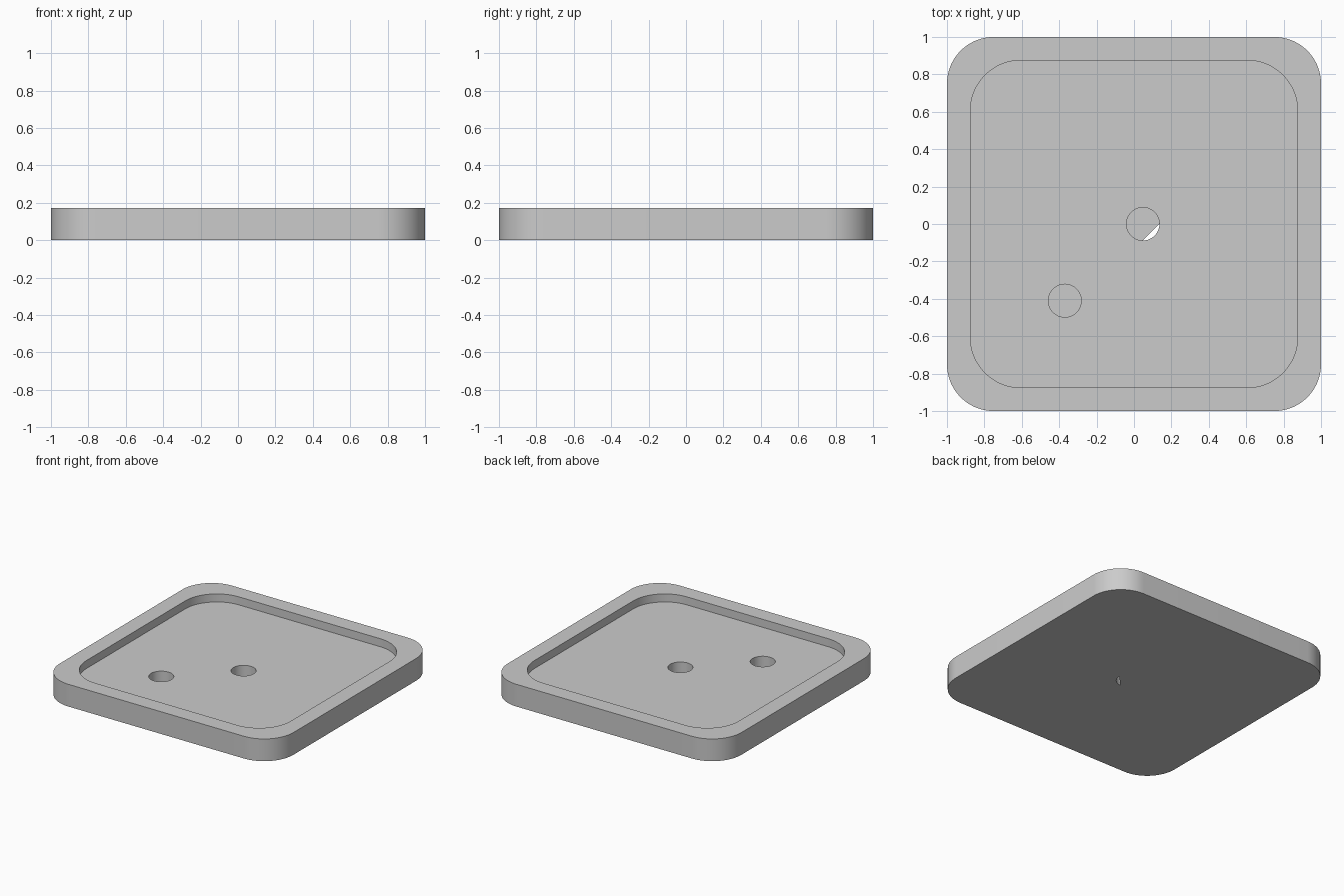
import bpy
import bmesh
from math import sin, cos, pi

if "Cube" in bpy.data.objects:
    bpy.data.objects.remove(bpy.data.objects["Cube"])

HEIGHT = 0.172
FLOOR = 0.11     # level of the recessed face
SKIN = 0.001     # sheet left under the holes


def arc(cx, cy, r, start, end, steps):
    return [(cx + r * cos(start + (end - start) * i / steps),
             cy + r * sin(start + (end - start) * i / steps)) for i in range(steps + 1)]


def rounded_square(half, r, steps=20):
    k = half - r
    pts = []
    for i, (sx, sy) in enumerate([(1, 1), (-1, 1), (-1, -1), (1, -1)]):
        pts += arc(sx * k, sy * k, r, i * pi / 2, (i + 1) * pi / 2, steps)
    return pts


def prism(name, outline, z0, z1):
    bm = bmesh.new()
    base = bm.faces.new([bm.verts.new((x, y, z0)) for x, y in outline])
    top = bmesh.ops.extrude_face_region(bm, geom=[base])["geom"]
    bmesh.ops.translate(bm, vec=(0, 0, z1 - z0),
                        verts=[v for v in top if isinstance(v, bmesh.types.BMVert)])
    bmesh.ops.recalc_face_normals(bm, faces=bm.faces[:])
    mesh = bpy.data.meshes.new(name)
    bm.to_mesh(mesh)
    bm.free()
    obj = bpy.data.objects.new(name, mesh)
    bpy.context.collection.objects.link(obj)
    return obj


def cut(target, cutter):
    cutter.hide_render = True
    mod = target.modifiers.new(cutter.name, "BOOLEAN")
    mod.operation = "DIFFERENCE"
    mod.solver = "EXACT"
    mod.object = cutter
    bpy.context.view_layer.objects.active = target
    bpy.ops.object.modifier_apply(modifier=mod.name)
    bpy.data.objects.remove(cutter)


# Rounded square plate with a shallow recess
plate = prism("plate", rounded_square(1.0, 0.25), 0, HEIGHT)
cut(plate, prism("recess_cutter", rounded_square(0.875, 0.27), FLOOR, HEIGHT + 0.1))

# Two round holes, closed by a thin sheet at the underside
for x, y in [(0.048, 0.0), (-0.37, -0.41)]:
    circle = arc(x, y, 0.088, 0, 2 * pi, 64)[:-1]
    cut(plate, prism("hole_cutter", circle, SKIN, FLOOR + 0.03))

# Small segment of the central hole that is open right through
segment = arc(0.048, 0.0, 0.088, -pi / 2, 0, 16)
cut(plate, prism("opening_cutter", segment, -0.05, FLOOR / 2))

bpy.ops.object.select_all(action="DESELECT")
plate.select_set(True)
bpy.context.view_layer.objects.active = plate
bpy.ops.object.shade_smooth_by_angle()
